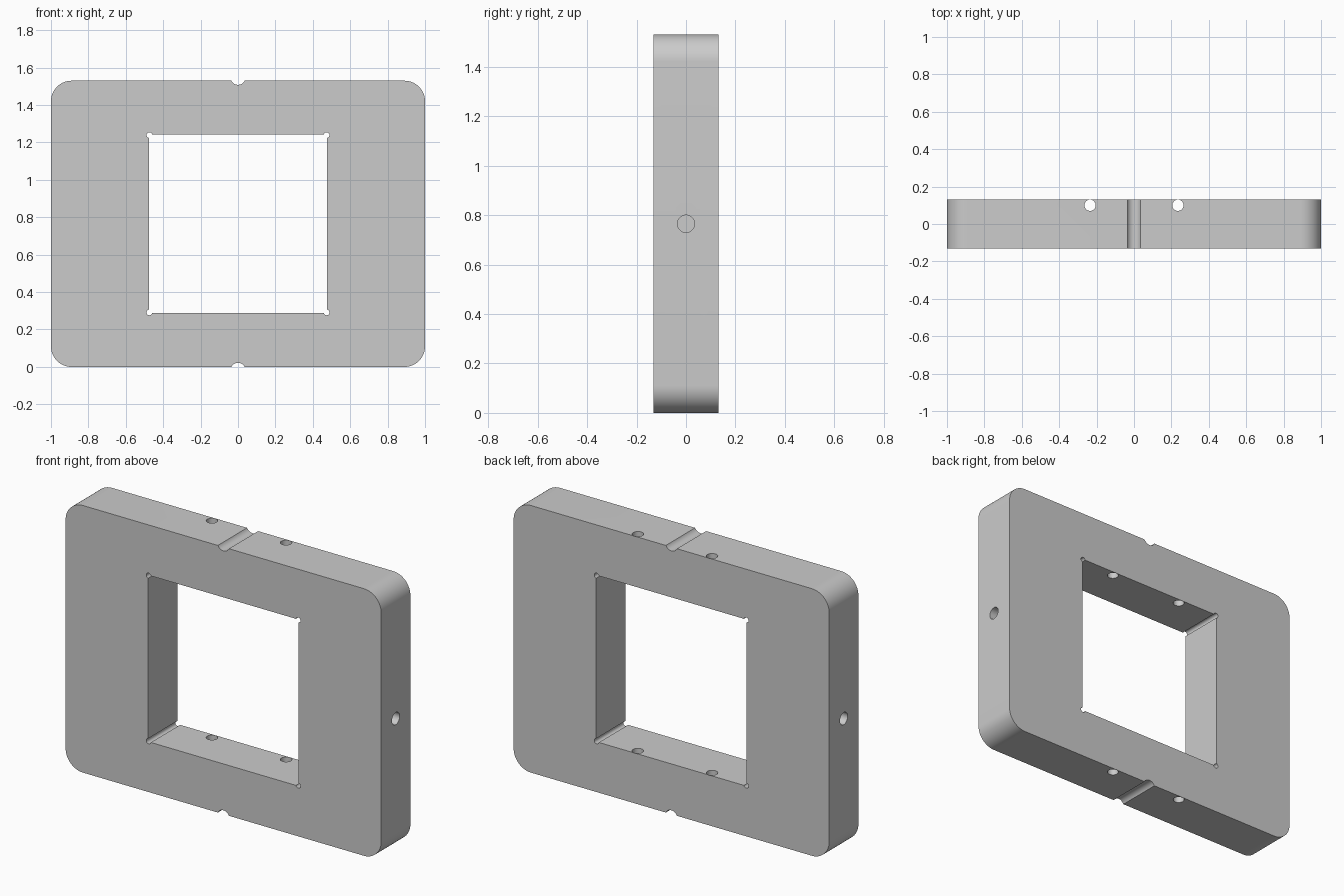
import bpy, bmesh
from math import pi, sin, cos, atan2
from mathutils import Vector

if "Cube" in bpy.data.objects:
    bpy.data.objects.remove(bpy.data.objects["Cube"])

H, D = 1.53, 0.132            # overall height, half depth
MID = H / 2


def arc(cx, cz, r, a0, a1, n):
    return [(cx + r * cos(a0 + (a1 - a0) * i / n),
             cz + r * sin(a0 + (a1 - a0) * i / n)) for i in range(n + 1)]


def extrude_profile(name, pts, half_depth):
    bm = bmesh.new()
    face = bm.faces.new([bm.verts.new((x, -half_depth, z)) for x, z in pts])
    out = bmesh.ops.extrude_face_region(bm, geom=[face])
    verts = [g for g in out["geom"] if isinstance(g, bmesh.types.BMVert)]
    bmesh.ops.translate(bm, verts=verts, vec=(0, 2 * half_depth, 0))
    bmesh.ops.recalc_face_normals(bm, faces=bm.faces)
    me = bpy.data.meshes.new(name)
    bm.to_mesh(me)
    bm.free()
    ob = bpy.data.objects.new(name, me)
    bpy.context.collection.objects.link(ob)
    return ob


def cylinder(r, depth, loc, axis, n=32):
    rot = Vector(axis).to_track_quat('Z', 'Y').to_euler()
    bpy.ops.mesh.primitive_cylinder_add(vertices=n, radius=r, depth=depth,
                                        location=loc, rotation=rot)
    return bpy.context.object


def cut(target, cutter):
    cutter.hide_render = True
    mod = target.modifiers.new("cut", 'BOOLEAN')
    mod.operation, mod.solver, mod.object = 'DIFFERENCE', 'EXACT', cutter
    bpy.context.view_layer.objects.active = target
    bpy.ops.object.modifier_apply(modifier=mod.name)
    bpy.data.objects.remove(cutter, do_unlink=True)


# Plate outline: upper half with rounded corners and notch, then turned half round
R, NR, NZ = 0.11, 0.039, 0.017
a = atan2(-NZ, 0.035)
half = (arc(1 - R, H - R, R, 0, pi / 2, 16)
        + arc(0, H + NZ, NR, a, -pi - a, 14)
        + arc(-1 + R, H - R, R, pi / 2, pi, 16))
plate = extrude_profile("frame_plate", half + [(-x, H - z) for x, z in half], D)

# Square window with small relief holes in its corners
W = 0.477
cut(plate, extrude_profile("window_cutter", [
    (-W, MID - W), (W, MID - W), (W, MID + W), (-W, MID + W)], 0.3))
for sx in (-1, 1):
    for sz in (-1, 1):
        c = W - 0.003
        cut(plate, cylinder(0.015, 0.6, (sx * c, 0, MID + sz * c), (0, 1, 0), 24))

# Vertical through holes near the back, blind holes in the sides
for s in (-1, 1):
    cut(plate, cylinder(0.03, 2, (s * 0.235, 0.1, MID), (0, 0, 1)))
    cut(plate, cylinder(0.035, 0.5, (s, 0, MID), (1, 0, 0)))

bpy.ops.object.select_all(action='DESELECT')
plate.select_set(True)
bpy.context.view_layer.objects.active = plate
bpy.ops.object.shade_smooth_by_angle(angle=0.5)
